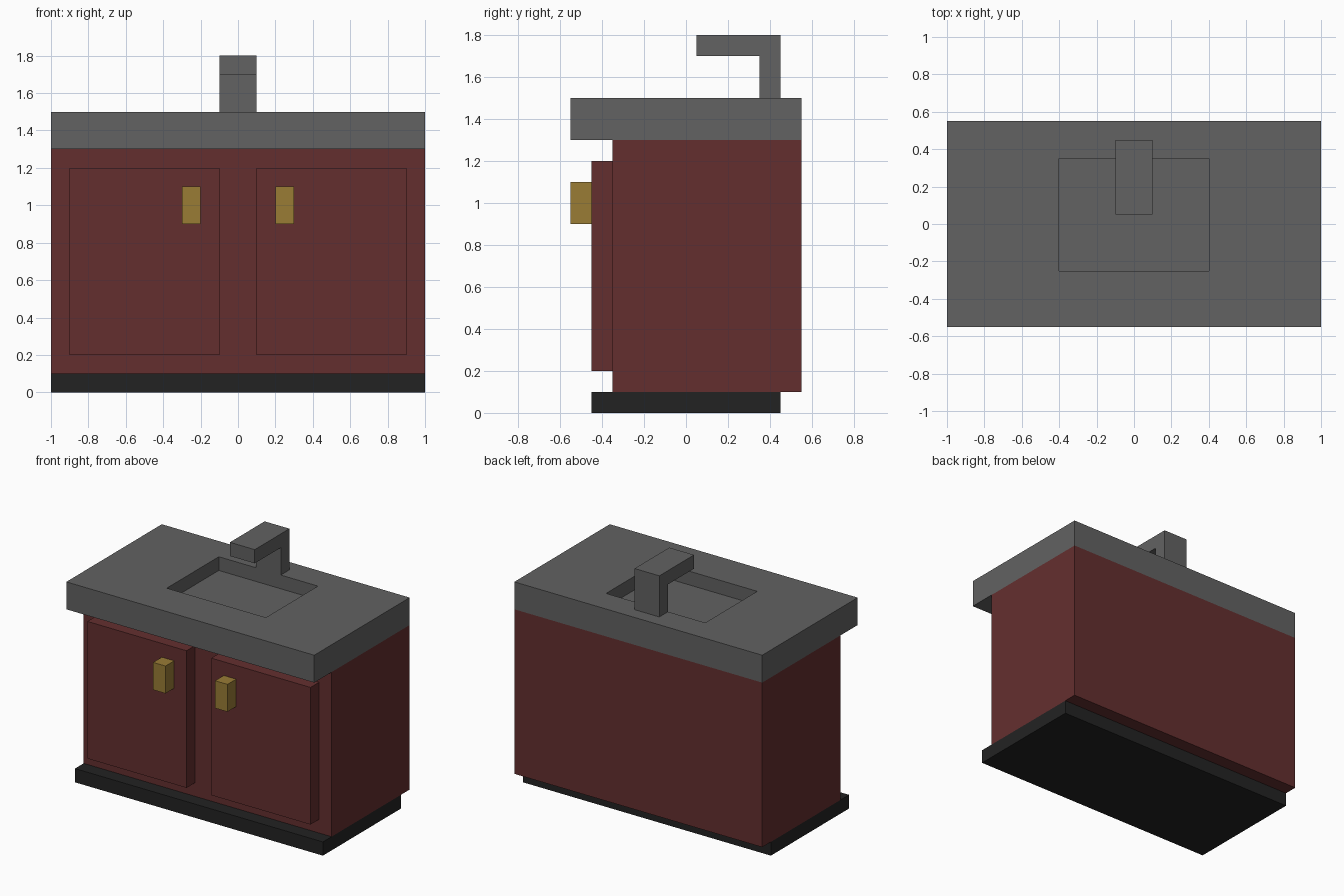
import bpy, bmesh

if "Cube" in bpy.data.objects:
    bpy.data.objects.remove(bpy.data.objects["Cube"])


def material(name, rgb):
    m = bpy.data.materials.new(name)
    m.diffuse_color = (*rgb, 1)
    m.use_nodes = True
    m.node_tree.nodes["Principled BSDF"].inputs["Base Color"].default_value = m.diffuse_color
    return m


GREY = material("grey_stone", (0.122, 0.122, 0.122))
RED = material("dark_red_wood", (0.127, 0.028, 0.028))
BRASS = material("brass", (0.32, 0.2, 0.036))
BLACK = material("black_plinth", (0.0165, 0.0165, 0.0165))


def finish(name, bm, mat):
    bmesh.ops.recalc_face_normals(bm, faces=bm.faces)
    mesh = bpy.data.meshes.new(name)
    bm.to_mesh(mesh)
    bm.free()
    mesh.materials.append(mat)
    ob = bpy.data.objects.new(name, mesh)
    bpy.context.collection.objects.link(ob)
    return ob


def box(name, x, y, z, mat):
    bm = bmesh.new()
    bmesh.ops.create_cube(bm, size=1)
    for v in bm.verts:
        v.co = [r[0] if c < 0 else r[1] for c, r in zip(v.co, (x, y, z))]
    return finish(name, bm, mat)


# Plinth and cabinet body
box("plinth", (-1, 1), (-0.45, 0.45), (0, 0.1), BLACK)
box("cabinet", (-1, 1), (-0.35, 0.55), (0.1, 1.3), RED)

# Doors and handles, mirrored left and right
for side, s in (("left", -1), ("right", 1)):
    box(side + "_door", sorted((0.1 * s, 0.9 * s)), (-0.45, -0.35), (0.2, 1.2), RED)
    box(side + "_handle", sorted((0.2 * s, 0.3 * s)), (-0.55, -0.45), (0.9, 1.1), BRASS)

# Countertop with a recessed basin: nested rectangular rings joined by quads
bm = bmesh.new()
outer, basin = (-1, 1, -0.55, 0.55), (-0.4, 0.4, -0.25, 0.35)
rings = []
for (x0, x1, y0, y1), z in ((outer, 1.3), (outer, 1.5), (basin, 1.5), (basin, 1.4)):
    rings.append([bm.verts.new((x, y, z)) for x, y in ((x0, y0), (x1, y0), (x1, y1), (x0, y1))])
for a, b in zip(rings, rings[1:]):
    for i in range(4):
        j = (i + 1) % 4
        bm.faces.new((a[i], a[j], b[j], b[i]))
bm.faces.new(rings[0])
bm.faces.new(rings[-1])
finish("countertop", bm, GREY)

# Tap: L-shaped side profile extruded across x
bm = bmesh.new()
profile = [(0.45, 1.5), (0.45, 1.8), (0.05, 1.8), (0.05, 1.7), (0.35, 1.7), (0.35, 1.5)]
face = bm.faces.new([bm.verts.new((-0.1, y, z)) for y, z in profile])
ext = bmesh.ops.extrude_face_region(bm, geom=[face], use_keep_orig=True)
bmesh.ops.translate(bm, vec=(0.2, 0, 0),
                    verts=[g for g in ext["geom"] if isinstance(g, bmesh.types.BMVert)])
finish("tap", bm, GREY)
